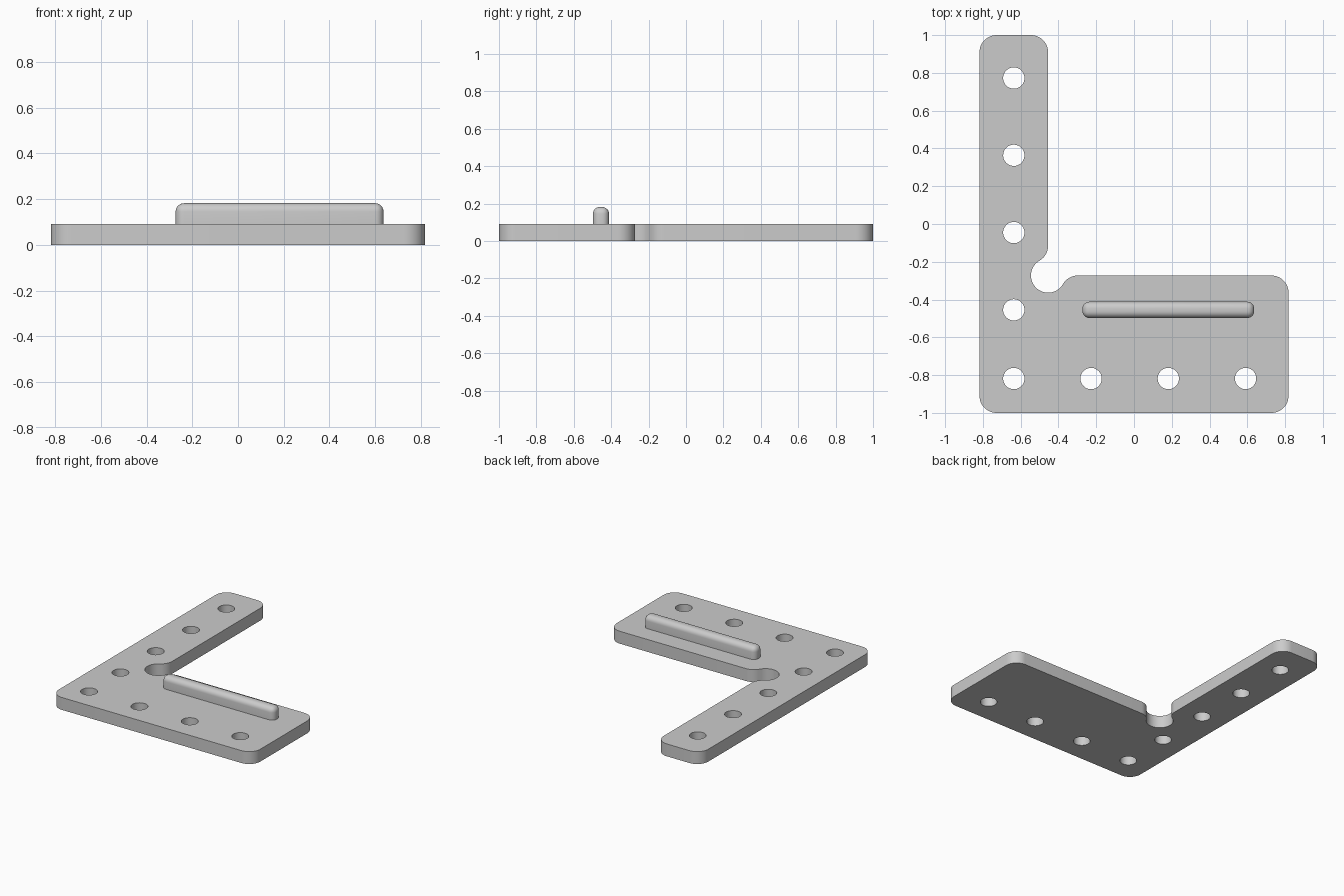
import bpy, bmesh
from math import cos, sin, radians, sqrt

if "Cube" in bpy.data.objects:
    bpy.data.objects.remove(bpy.data.objects["Cube"])

S = 1 / 110                 # drawing units to model units
HALF_X, HALF_Y = 90, 110    # half extents of the plate
THICK, R = 10, 10           # plate thickness, corner radius
HOLE_R = 6.2
IN_X, IN_Y = -50, -30       # inner corner of the L

grey = bpy.data.materials.new("plain_grey")
grey.use_nodes = True
grey.diffuse_color = (0.6, 0.6, 0.6, 1)
grey.node_tree.nodes["Principled BSDF"].inputs["Base Color"].default_value = (0.6, 0.6, 0.6, 1)


def arc(cx, cy, a0, a1, r=R, step=7.5):
    """Points along an arc, angles in degrees."""
    n = round(abs(a1 - a0) / step)
    angles = [radians(a0 + (a1 - a0) * i / n) for i in range(n + 1)]
    return [(cx + r * cos(a), cy + r * sin(a)) for a in angles]


def finish(obj):
    obj.data.materials.clear()
    obj.data.materials.append(grey)
    bpy.ops.object.select_all(action='DESELECT')
    obj.select_set(True)
    bpy.context.view_layer.objects.active = obj
    bpy.ops.object.shade_smooth_by_angle(angle=radians(30))


# Outline: rounded L with a round relief blended into the inner corner
blend = sqrt(3) * R
x, y = HALF_X - R, HALF_Y - R
outline = (arc(-x, -y, 180, 270) + arc(x, -y, 270, 360) + arc(x, IN_Y - R, 0, 90)
           + arc(IN_X + blend, IN_Y - R, 90, 150)
           + arc(IN_X, IN_Y, -30, -240)[1:-1]
           + arc(IN_X - R, IN_Y + blend, -60, 0)
           + arc(IN_X - R, y, 0, 90) + arc(-x, y, 90, 180))

# Screw holes along both legs
centres = [(-70 + 45 * i, -90) for i in range(4)]
centres += [(-70, -50 + 45 * i) for i in range(4)]
loops = [outline] + [arc(cx, cy, 0, 360, HOLE_R)[:-1] for cx, cy in centres]

# Plate: filled flat curve with thickness, turned into a mesh
curve = bpy.data.curves.new("plate", 'CURVE')
curve.dimensions = '2D'
curve.fill_mode = 'BOTH'
curve.extrude = THICK * S / 2
for pts in loops:
    spline = curve.splines.new('POLY')
    spline.points.add(len(pts) - 1)
    for p, (px, py) in zip(spline.points, pts):
        p.co = (px * S, py * S, 0, 1)
    spline.use_cyclic_u = True
temp = bpy.data.objects.new("plate_curve", curve)
bpy.context.collection.objects.link(temp)
bpy.context.view_layer.update()
mesh = bpy.data.meshes.new_from_object(temp.evaluated_get(bpy.context.evaluated_depsgraph_get()))
bpy.data.objects.remove(temp)

bm = bmesh.new()
bm.from_mesh(mesh)
bmesh.ops.remove_doubles(bm, verts=bm.verts, dist=0.0001)
bmesh.ops.translate(bm, verts=bm.verts, vec=(0, 0, THICK * S / 2))
bmesh.ops.recalc_face_normals(bm, faces=bm.faces)
bmesh.ops.dissolve_limit(bm, angle_limit=radians(1), verts=bm.verts, edges=bm.edges)
bmesh.ops.triangulate(bm, faces=[f for f in bm.faces if len(f.verts) > 4])
bm.to_mesh(mesh)
bm.free()
plate = bpy.data.objects.new("plate", mesh)
bpy.context.collection.objects.link(plate)
finish(plate)

# Raised rib: bar with rounded top and upright edges, open where it meets the plate
bm = bmesh.new()
bmesh.ops.create_cube(bm, size=1)
bmesh.ops.scale(bm, verts=bm.verts, vec=(100 * S, 9.5 * S, THICK * S))
bmesh.ops.translate(bm, verts=bm.verts, vec=(20 * S, -50 * S, 1.5 * THICK * S))
bm.normal_update()
bmesh.ops.delete(bm, geom=[f for f in bm.faces if f.normal.z < -0.5], context='FACES_ONLY')
rounded = [e for e in bm.edges if not e.is_boundary]
bmesh.ops.bevel(bm, geom=rounded, offset=4 * S, segments=6, profile=0.5, affect='EDGES')
mesh = bpy.data.meshes.new("rib")
bm.to_mesh(mesh)
bm.free()
rib = bpy.data.objects.new("rib", mesh)
bpy.context.collection.objects.link(rib)
finish(rib)
